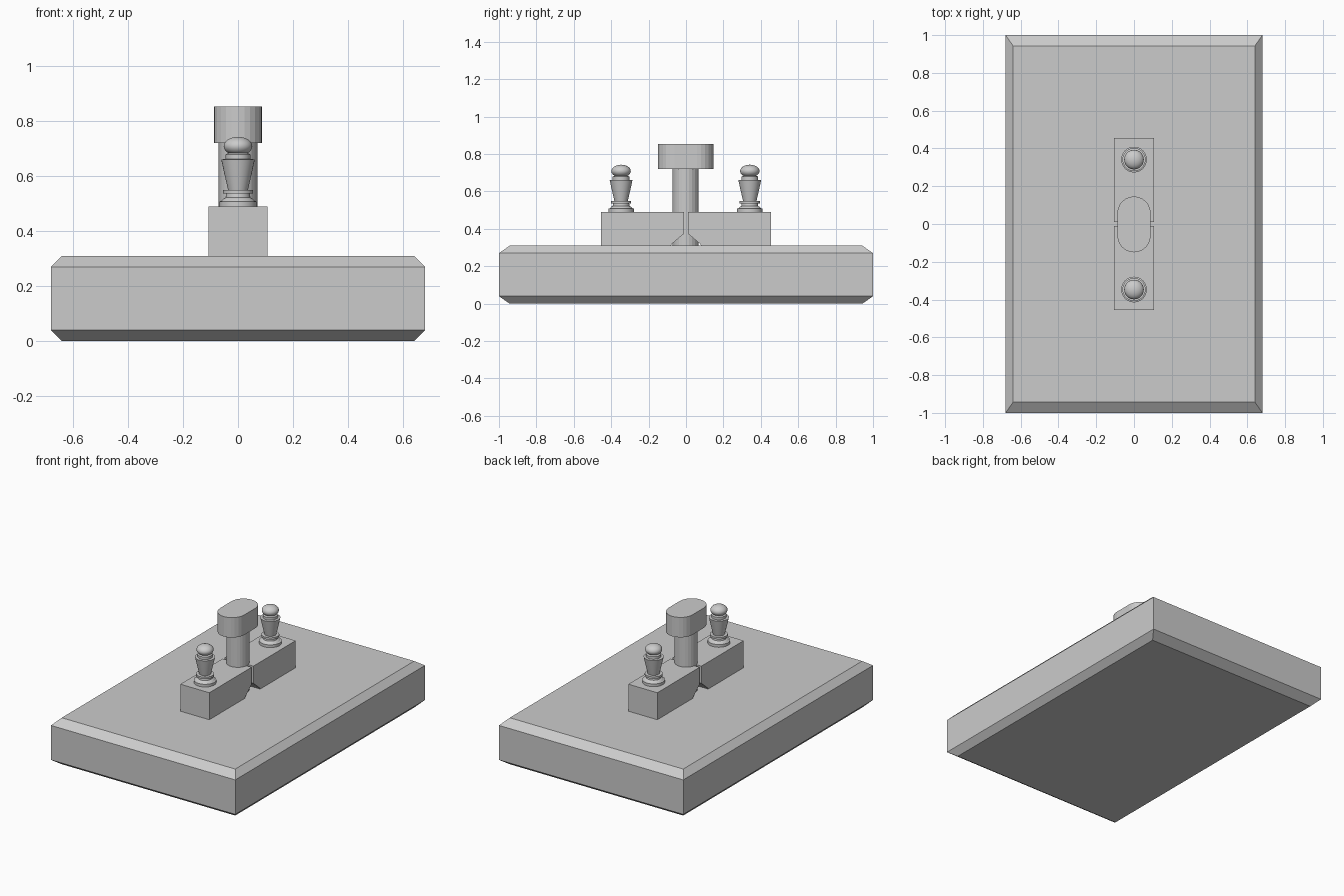
import bpy, bmesh
from math import sin, cos, pi

if "Cube" in bpy.data.objects:
    bpy.data.objects.remove(bpy.data.objects["Cube"])


def finish(bm, name, smooth=False):
    bmesh.ops.remove_doubles(bm, verts=bm.verts, dist=1e-5)
    bmesh.ops.recalc_face_normals(bm, faces=bm.faces)
    mesh = bpy.data.meshes.new(name)
    bm.to_mesh(mesh)
    bm.free()
    ob = bpy.data.objects.new(name, mesh)
    bpy.context.collection.objects.link(ob)
    if smooth:
        bpy.ops.object.select_all(action='DESELECT')
        ob.select_set(True)
        bpy.context.view_layer.objects.active = ob
        bpy.ops.object.shade_smooth_by_angle(angle=0.6)
    return ob


def loft(name, rings):
    """Join rings of equal point count and cap both ends."""
    bm = bmesh.new()
    loops = [[bm.verts.new(p) for p in ring] for ring in rings]
    n = len(loops[0])
    for a, b in zip(loops, loops[1:]):
        for i in range(n):
            j = (i + 1) % n
            bm.faces.new((a[i], a[j], b[j], b[i]))
    bm.faces.new(loops[0][::-1])
    bm.faces.new(loops[-1])
    return finish(bm, name)


def lathe(name, profile, y=0.0, steps=32):
    bm = bmesh.new()
    vs = [bm.verts.new((r, y, z)) for r, z in profile]
    es = [bm.edges.new(pair) for pair in zip(vs, vs[1:])]
    bmesh.ops.spin(bm, geom=vs + es, cent=(0, y, 0), axis=(0, 0, 1),
                   angle=2 * pi, steps=steps)
    return finish(bm, name, True)


def rect(x, y, z):
    return [(-x, -y, z), (x, -y, z), (x, y, z), (-x, y, z)]


# Chamfered base slab
loft("base_slab", [rect(.64, .943, 0), rect(.68, 1, .04),
                   rect(.68, 1, .27), rect(.64, .943, .31)])

# Two blocks with cut lower inner corners
side = [(.01, .49), (.455, .49), (.455, .308), (.082, .308), (.075, .32), (.01, .375)]
for s, tag in ((-1, "front"), (1, "back")):
    loft(tag + "_block", [[(x, s * y, z) for y, z in side] for x in (-.107, .107)])

# Central post
loft("post", [[(.07 * cos(a), .07 * sin(a) - .002, z)
               for a in (2 * pi * i / 24 for i in range(24))] for z in (.305, .725)])

# Rounded-end head
R, N = .088, 12
outline = [(R * cos(pi * i / N + t), R * sin(pi * i / N + t) + c)
           for t, c in ((0, .06), (pi, -.06)) for i in range(N + 1)]
loft("post_head", [[(x, y - .002, z) for x, y in outline] for z in (.72, .853)])

# Turned pegs: foot, ring, flared body, collar and flattened ball
body = [(0, .488), (.068, .488), (.068, .508), (.06, .51), (.052, .519), (.045, .522),
        (.043, .536), (.054, .536), (.054, .549), (.036, .55), (.05, .61),
        (.061, .661), (.045, .662), (.045, .679), (.034, .684)]
ball = [(.052 * cos(a), .709 + .034 * sin(a))
        for a in (-.75 + (pi / 2 + .75) * i / 10 for i in range(11))]
for s, tag in ((-1, "front"), (1, "back")):
    lathe(tag + "_peg", body + ball, s * .344 - .003)
